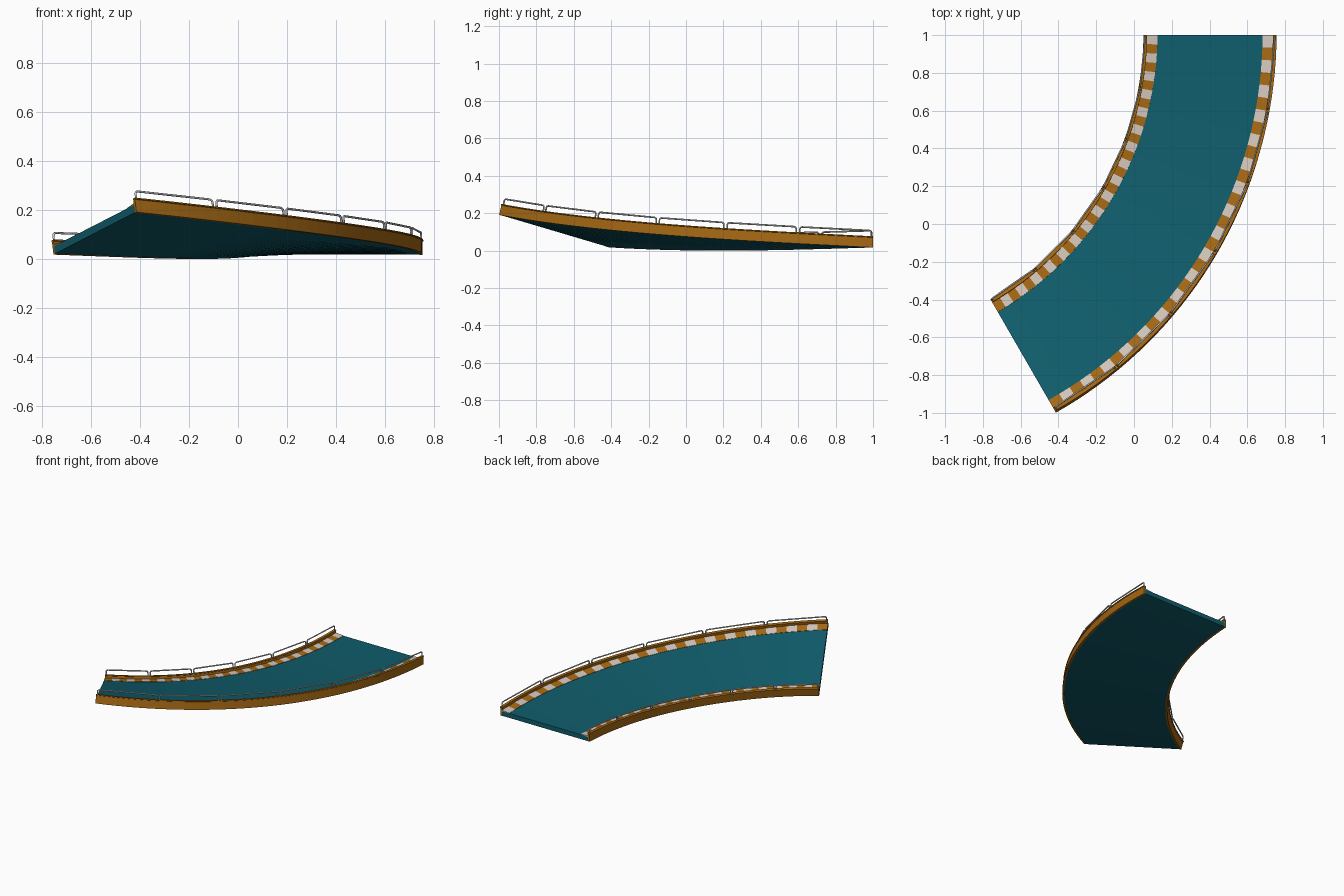
import bpy, bmesh
from math import sin, cos, pi, radians
from mathutils import Vector

if "Cube" in bpy.data.objects:
    bpy.data.objects.remove(bpy.data.objects["Cube"])

SECTIONS, STRIPES = 6, 36
RADIUS, TURN, ROLL = 1.97, radians(60), radians(14.4)


def material(name, rgb):
    m = bpy.data.materials.new(name)
    m.diffuse_color = (*rgb, 1)
    m.use_nodes = True
    m.node_tree.nodes["Principled BSDF"].inputs["Base Color"].default_value = m.diffuse_color
    return m


TEAL = material("teal", (0.005, 0.11, 0.15))
GOLD = material("gold", (0.38, 0.14, 0.007))
WHITE = material("white", (0.66, 0.57, 0.5))


def place(t, u, v):
    """Point on the bend: t along it (0-1), u across (outwards +), v above the underside."""
    a, roll = TURN * t, ROLL * t
    out = u * cos(roll) - v * sin(roll)
    z = 0.017 + 0.0875 * t - 0.017 * sin(pi * t) + u * sin(roll) + v * cos(roll)
    r = RADIUS + out
    return Vector((0.4025 - RADIUS + r * cos(a), 1 - r * sin(a), z))


def sweep(name, profile, mats, steps=STRIPES):
    """Sweep a closed (u, v) profile round the bend; materials alternate per step."""
    bm = bmesh.new()
    rings = [[bm.verts.new(place(i / steps, u, v)) for u, v in profile]
             for i in range(steps + 1)]
    n = len(profile)
    for i in range(steps):
        for j in range(n):
            k = (j + 1) % n
            f = bm.faces.new((rings[i][j], rings[i][k], rings[i + 1][k], rings[i + 1][j]))
            f.material_index = i % len(mats)
    bm.faces.new(rings[0])
    bm.faces.new(rings[-1]).material_index = (steps - 1) % len(mats)
    bmesh.ops.recalc_face_normals(bm, faces=bm.faces)
    me = bpy.data.meshes.new(name)
    bm.to_mesh(me)
    bm.free()
    for m in mats:
        me.materials.append(m)
    bpy.context.collection.objects.link(bpy.data.objects.new(name, me))


def guard_rail(name, u):
    """Row of rounded staple-shaped tubes, one per section."""
    cu = bpy.data.curves.new(name, 'CURVE')
    cu.dimensions = '3D'
    cu.bevel_depth, cu.bevel_resolution, cu.use_fill_caps = 0.0045, 1, True
    low, high, bend = 0.055, 0.09, 0.012
    for s in range(SECTIONS):
        a, b = place((s + 0.025) / SECTIONS, u, low), place((s + 0.975) / SECTIONS, u, low)
        a2, b2 = place((s + 0.025) / SECTIONS, u, high), place((s + 0.975) / SECTIONS, u, high)
        along = (b2 - a2).normalized()
        pts = []
        for base, top, way in ((a, a2, along), (b, b2, -along)):
            up = (top - base).normalized()
            half = [base] + [top + (way * (1 - cos(q)) - up * (1 - sin(q))) * bend
                             for q in (0, pi / 6, pi / 3, pi / 2)]
            pts += half if base is a else half[::-1]
        sp = cu.splines.new('POLY')
        sp.points.add(len(pts) - 1)
        for p, co in zip(sp.points, pts):
            p.co = (*co, 1)
    bpy.context.collection.objects.link(bpy.data.objects.new(name, cu))


# Road slab
sweep("road_slab", [(-0.337, 0.001), (0.337, 0.001), (0.337, 0.033), (-0.337, 0.033)], [TEAL])

# Kerbs, side walls and guard rails on both edges
for side, s in (("inner", -1), ("outer", 1)):
    kerb = [(0.278, 0.03), (0.338, 0.03), (0.338, 0.04), (0.278, 0.035)]
    wall = [(0.336, 0), (0.349, 0), (0.349, 0.053), (0.3525, 0.055),
            (0.3525, 0.06), (0.333, 0.06), (0.333, 0.055), (0.336, 0.053)]
    sweep(side + "_kerb", [(s * u, v) for u, v in kerb], [WHITE, GOLD])
    sweep(side + "_wall", [(s * u, v) for u, v in wall], [GOLD])
    guard_rail(side + "_guard_rail", s * 0.343)
